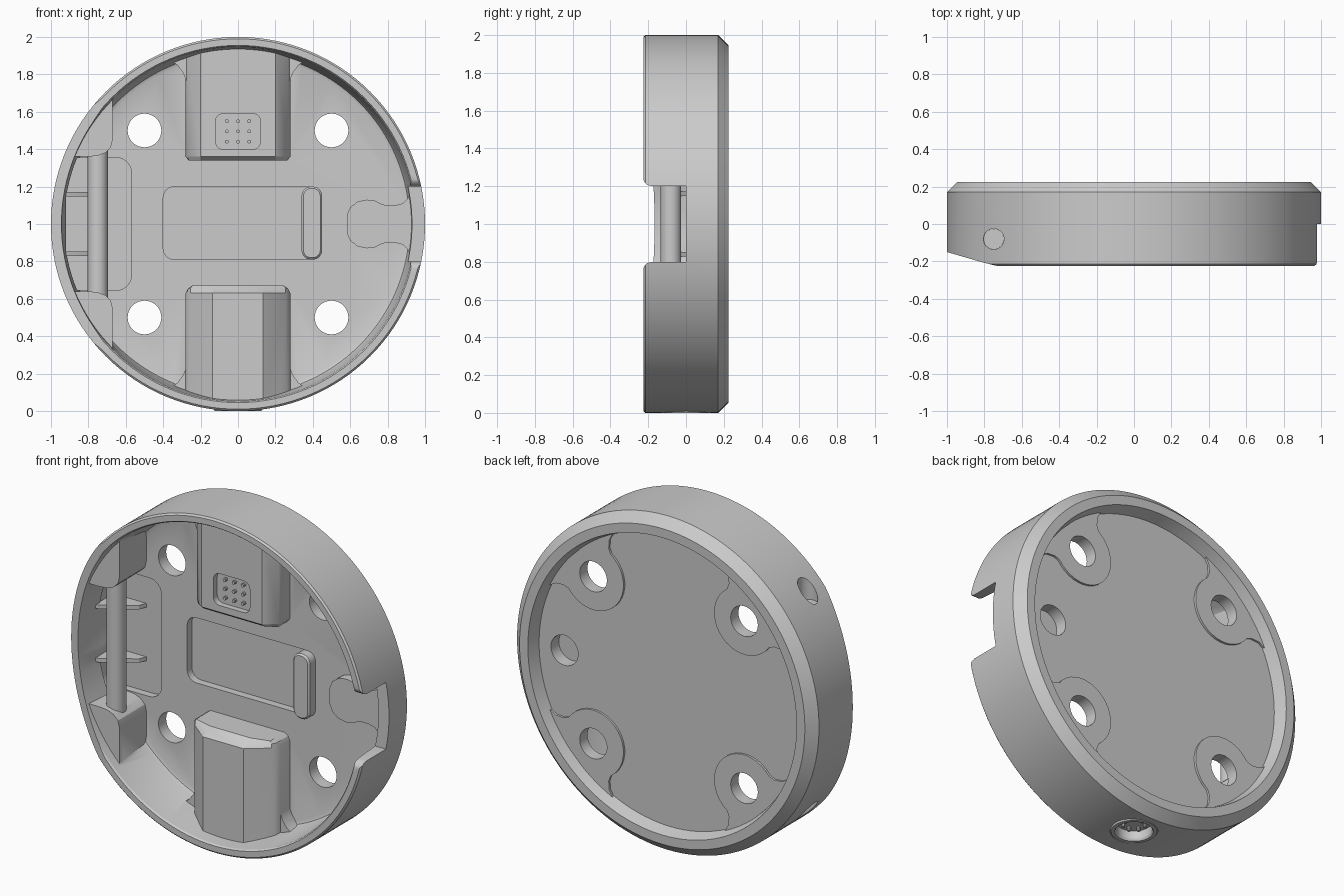
import bpy, bmesh, math

if "Cube" in bpy.data.objects:
    bpy.data.objects.remove(bpy.data.objects["Cube"])

# ---------- helpers ----------
def loft(name, rings):
    bm = bmesh.new()
    loops = [[bm.verts.new(p) for p in ring] for ring in rings]
    n = len(loops[0])
    for a, b in zip(loops, loops[1:]):
        for i in range(n):
            j = (i + 1) % n
            bm.faces.new((a[i], a[j], b[j], b[i]))
    bm.faces.new(loops[0])
    bm.faces.new(loops[-1])
    bmesh.ops.recalc_face_normals(bm, faces=bm.faces)
    me = bpy.data.meshes.new(name)
    bm.to_mesh(me)
    bm.free()
    ob = bpy.data.objects.new(name, me)
    bpy.context.collection.objects.link(ob)
    return ob

def prism(name, pts, axis, a, b):
    put = {'x': lambda u, v, h: (h, u, v),
           'y': lambda u, v, h: (u, h, v),
           'z': lambda u, v, h: (u, v, h)}[axis]
    return loft(name, [[put(u, v, h) for u, v in pts] for h in (a, b)])

def circle(u, v, r, n=40):
    return [(u + r * math.cos(2 * math.pi * i / n), v + r * math.sin(2 * math.pi * i / n)) for i in range(n)]

def rounded(u0, u1, v0, v1, r, n=6):
    pts = []
    for k, (cu, cv) in enumerate([(u1 - r, v1 - r), (u0 + r, v1 - r), (u0 + r, v0 + r), (u1 - r, v0 + r)]):
        for i in range(n + 1):
            t = math.pi / 2 * (k + i / n)
            pts.append((cu + r * math.cos(t), cv + r * math.sin(t)))
    return pts

def lathe(name, profile, n=128):
    return loft(name, [[(u, y, v) for u, v in circle(0, 1, r, n)] for r, y in profile])

def boolean(target, tool, op):
    m = target.modifiers.new("bool", 'BOOLEAN')
    m.operation, m.solver, m.object = op, 'EXACT', tool
    tool.hide_render = True
    bpy.context.view_layer.objects.active = target
    bpy.ops.object.modifier_apply(modifier=m.name)
    bpy.data.objects.remove(tool)

def mirror_z(pts):
    return [(u, 2 - v) for u, v in pts]

# ---------- dish: thin wall, floor, chamfered back with shallow recess ----------
body = lathe("round_housing", [(.90, .09), (.918, .083), (.925, .065), (.948, -.215), (.955, -.225),
                               (.99, -.225), (1, -.215), (1, .17), (.945, .225),
                               (.89, .225), (.868, .15)])

def add_clipped(part):
    boolean(part, lathe("clip", [(.97, -.2), (.97, .2)]), 'INTERSECT')
    boolean(body, part, 'UNION')

# ---------- housings at top and bottom ----------
def tower(name, half, levels):
    full = half + [(-x, y) for x, y in reversed(half)]
    rings = []
    for z, xmax, ymin in levels:
        rings.append([(max(-xmax, min(xmax, x)), max(y, ymin), z) for x, y in full])
    return loft(name, rings)

add_clipped(tower("lower_tower", [(.28, .12), (.28, 0), (.272, -.025), (.255, -.045), (.135, -.14)],
                  [(-.05, 1, -1), (.63, 1, -1), (.655, .268, -.1), (.67, .245, -.075)]))
add_clipped(tower("upper_tower", [(.28, .12), (.28, .02), (.27, 0), (.2, -.06)],
                  [(2.05, 1, -1), (1.36, 1, -1), (1.34, .265, -.035)]))
flare = [(.37, -.02), (.37, .12), (.325, .15), (.295, .19), (.27, .25)]
flare = flare + [(-x, z) for x, z in reversed(flare)]
add_clipped(prism("flare", flare, 'y', -.0, .12))
add_clipped(prism("flare", mirror_z(flare), 'y', .01, .12))

# ---------- hinge blocks at the left ----------
block = [(-.64, 1.8), (-.655, 1.70), (-.67, 1.66), (-.67, 1.45), (-.68, 1.41), (-.71, 1.38),
         (-.75, 1.365), (-.8, 1.36), (-1, 1.36), (-1, 1.8)]
for pts in (block, mirror_z(block)):
    add_clipped(prism("hinge_block", pts, 'y', -.165, .12))

# ---------- raised keyhole boss at the right ----------
half = [(.96, 1.19), (.925, 1.18), (.91, 1.14), (.88, 1.11), (.84, 1.10), (.79, 1.10), (.76, 1.11),
        (.73, 1.125), (.69, 1.13), (.64, 1.12), (.60, 1.09), (.583, 1.05)]
boolean(body, prism("boss", half + mirror_z(half)[::-1], 'y', .035, .12), 'UNION')

# ---------- raised pads round the back of the screw holes ----------
lobe = [(.707 - .2 * math.cos(t), .2 * math.sin(t)) for t in [math.radians(d) for d in range(0, 101, 10)]]
lobe += [(.775, .212), (.808, .25), (.825, .31), (.87, .315)]
lobe = lobe + [(u, -v) for u, v in lobe[:0:-1]]
for k in range(4):
    c, s = math.cos(math.pi / 4 + k * math.pi / 2), math.sin(math.pi / 4 + k * math.pi / 2)
    boolean(body, prism("pad", [(u * c - v * s, 1 + u * s + v * c) for u, v in lobe], 'y', .12, .163), 'UNION')

# ---------- cuts ----------
slope = [(-1.1, -.12), (-1, -.15), (-.8, -.208), (-.76, -.218), (-.71, -.228), (-.71, -.3), (-1.1, -.3)]
notch = [(0, .8), (0, 1.2), (-.18, 1.2), (-.205, 1.207), (-.22, 1.222), (-.227, 1.24), (-.3, 1.24)]
notch = notch[1:] + mirror_z(notch[1:])[::-1]
cuts = [prism("cut", circle(x, z, .09), 'y', -.3, .3) for x in (-.5, .5) for z in (.5, 1.5)]
cuts += [
    prism("cut", circle(.7, 1, .09), 'y', .075, .3),
    prism("cut", rounded(-.40, .45, .81, 1.2, .06), 'y', 0, .135),
    prism("cut", rounded(-.92, -.57, .645, 1.355, .08), 'y', 0, .135),
    prism("cut", rounded(-.12, .12, 1.4, 1.59, .04), 'y', -.2, -.025),
    prism("cut", circle(0, 0, .13), 'z', -.1, .09),
    prism("cut", circle(-.75, -.08, .055), 'z', -.1, 2.1),
    prism("cut", slope, 'z', -.1, 2.1),
    prism("cut", notch, 'x', .8, 1.1),
]
for c in cuts:
    boolean(body, c, 'DIFFERENCE')

# ---------- added parts ----------
prism("hinge_pin", circle(-.75, -.08, .0545), 'z', .42, 1.58)
bar = rounded(.34, .45, .81, 1.2, .05)
inner = rounded(.35, .44, .82, 1.19, .04)
loft("latch_bar", [[(x, .14, z) for x, z in bar], [(x, .04, z) for x, z in bar], [(x, .03, z) for x, z in inner]])
for z in (.84, 1.16):
    prism("hinge_rib", [(-.945, .14), (-.945, -.04), (-.90, -.03), (-.72, .09), (-.70, .14)], 'z', z - .012, z + .012)
for i in range(3):
    for j in range(3):
        prism("contact_pin", circle(-.06 + .06 * i, 1.44 + .055 * j, .01, 10), 'y', -.045, -.02)

# ---------- round connector in the bottom edge ----------
def rings_z(name, profile):
    return loft(name, [[(x, y, z) for x, y in circle(0, 0, r)] for r, z in profile])
rings_z("port_collar", [(.13, .095), (.13, .012), (.125, 0), (.105, 0), (.098, .012), (.098, .06), (.02, .06)])
for i in range(7):
    t = 2 * math.pi * i / 7
    prism("port_pin", circle(.06 * math.cos(t), .06 * math.sin(t), .01, 10), 'z', .035, .065)

# ---------- shading ----------
for ob in bpy.context.collection.objects:
    bpy.ops.object.select_all(action='DESELECT')
    ob.select_set(True)
    bpy.context.view_layer.objects.active = ob
    bpy.ops.object.shade_smooth_by_angle(angle=math.radians(30))
